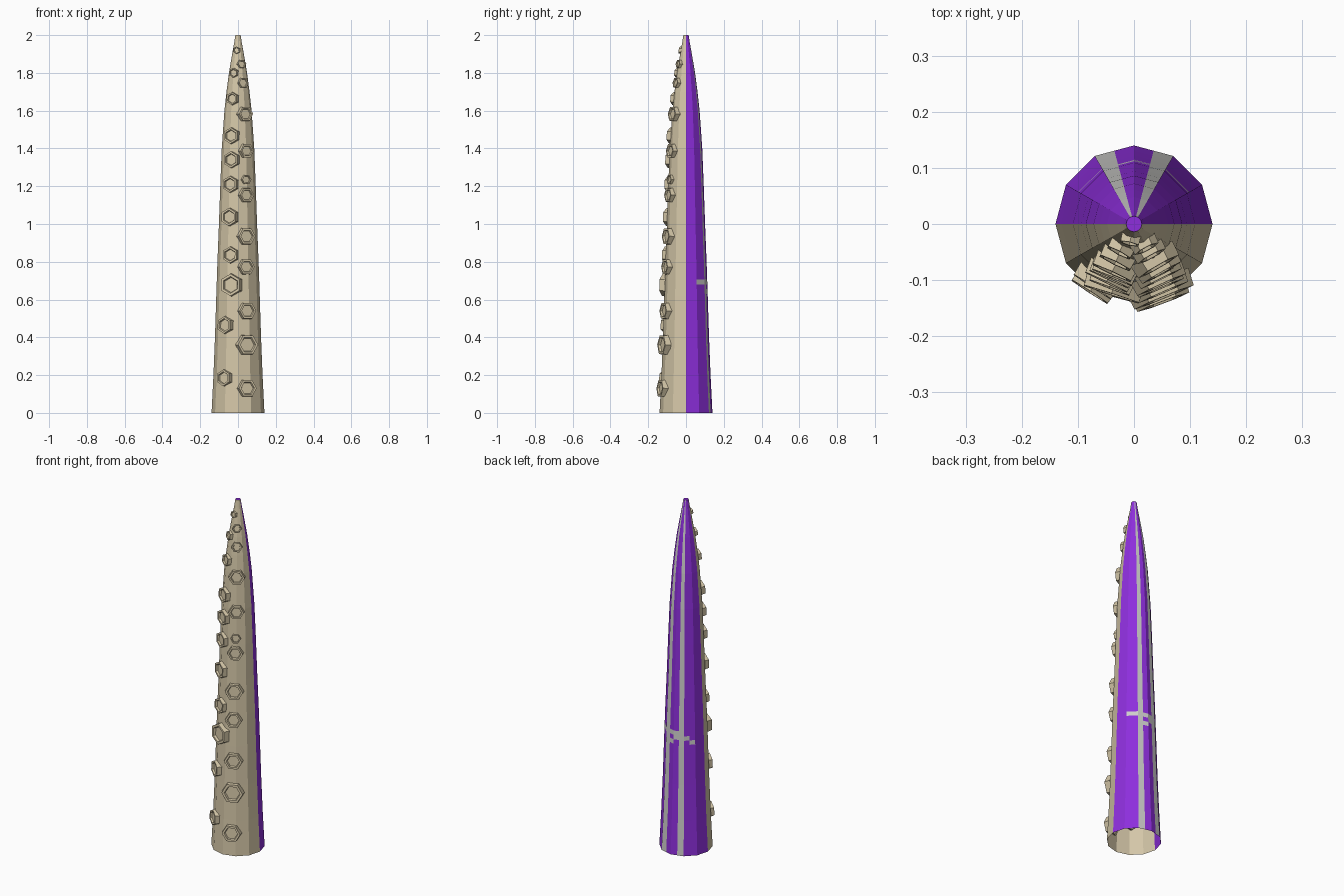
import bpy, bmesh, math
from mathutils import Vector

if "Cube" in bpy.data.objects:
    bpy.data.objects.remove(bpy.data.objects["Cube"])


def material(name, rgb):
    m = bpy.data.materials.new(name)
    m.diffuse_color = (*rgb, 1)
    m.use_nodes = True
    m.node_tree.nodes["Principled BSDF"].inputs["Base Color"].default_value = m.diffuse_color
    return m


cream = material("cream", (0.66, 0.57, 0.39))
purple = material("purple", (0.27, 0.028, 0.72))
grey = material("pale_grey", (0.62, 0.62, 0.60))

# Height and radius of the tapering outline
PROFILE = [(0, 0.14), (0.2, 0.13), (0.4, 0.122), (0.62, 0.115), (0.8, 0.109),
           (1.0, 0.101), (1.2, 0.094), (1.4, 0.086), (1.6, 0.072), (1.7, 0.061),
           (1.8, 0.048), (1.9, 0.031), (1.96, 0.020), (2.0, 0.014)]


def radius(z):
    for (z0, r0), (z1, r1) in zip(PROFILE, PROFILE[1:]):
        if z <= z1:
            return r0 + (r1 - r0) * (z - z0) / (z1 - z0)
    return PROFILE[-1][1]


def new_object(name, bm, mats):
    me = bpy.data.meshes.new(name)
    bm.to_mesh(me)
    bm.free()
    for m in mats:
        me.materials.append(m)
    ob = bpy.data.objects.new(name, me)
    bpy.context.collection.objects.link(ob)
    return ob


# Twelve-sided open body; each side is halved so stripes can be coloured
BAND = [0.63, 0.655, 0.68, 0.705]
heights = sorted([z for z, r in PROFILE] + BAND)
STEPS = 24
bm = bmesh.new()
rings = []
for z in heights:
    ring = []
    for i in range(STEPS):
        a = math.radians(i * 15)
        r = radius(z) * (math.cos(math.radians(15)) if i % 2 else 1)
        ring.append(bm.verts.new((r * math.cos(a), r * math.sin(a), z)))
    rings.append(ring)

# Columns of the broken cross band, for each of its three rows
band_cells = {0: (5, 9), 1: (4, 6, 7, 8), 2: (2, 3, 5, 6)}
for j in range(len(heights) - 1):
    for i in range(STEPS):
        k = (i + 1) % STEPS
        f = bm.faces.new((rings[j][i], rings[j][k], rings[j + 1][k], rings[j + 1][i]))
        f.material_index = 1 if i < 12 else 0
        row = BAND.index(heights[j]) if heights[j] in BAND else -1
        if i in (4, 7) or i in band_cells.get(row, ()):
            f.material_index = 2
tip = bm.faces.new(rings[-1])
tip.material_index = 1
new_object("tentacle_body", bm, [cream, purple, grey])

# Suckers: x, z, radius
SUCKERS = [(-0.07, 0.185, 0.046), (0.046, 0.13, 0.052), (-0.065, 0.465, 0.048),
           (0.046, 0.36, 0.06), (-0.034, 0.677, 0.062), (0.046, 0.54, 0.05),
           (-0.038, 0.836, 0.046), (0.042, 0.773, 0.046), (-0.042, 1.037, 0.05),
           (0.042, 0.935, 0.05), (-0.038, 1.21, 0.046), (0.042, 1.153, 0.043),
           (0.042, 1.235, 0.028), (-0.033, 1.34, 0.046), (0.042, 1.387, 0.042),
           (-0.033, 1.467, 0.045), (0.036, 1.582, 0.044), (-0.028, 1.663, 0.036),
           (-0.022, 1.80, 0.027), (0.026, 1.747, 0.03), (0.018, 1.847, 0.025),
           (-0.006, 1.92, 0.02)]


def add_sucker(bm, x, z, size):
    r = radius(z) * 0.98
    y = -math.sqrt(max(r * r - x * x, 0))
    out = Vector((x / r, y / r, 0))
    slope = (radius(z - 0.03) - radius(z + 0.03)) / 0.06
    out = (out + Vector((0, 0, slope))).normalized()
    side = Vector((0, 0, 1)).cross(out).normalized()
    up = out.cross(side)
    centre = Vector((x, y, z))
    turn = math.pi / 6 if x < 0 else 0
    lift = 0.004 + size * 0.27
    loops = []
    # Wall base, outer rim, inner rim, cup floor
    for scale, height in ((1, -0.012), (0.95, lift), (0.72, lift), (0.64, lift * 0.45)):
        loop = []
        for i in range(6):
            a = turn + i * math.pi / 3
            p = centre + size * scale * (side * math.cos(a) + up * math.sin(a)) + out * height
            loop.append(bm.verts.new(p))
        loops.append(loop)
    for a, b in zip(loops, loops[1:]):
        for i in range(6):
            k = (i + 1) % 6
            bm.faces.new((a[i], a[k], b[k], b[i]))
    bm.faces.new(loops[-1])


bm = bmesh.new()
for x, z, size in SUCKERS:
    add_sucker(bm, x, z, size)
new_object("suckers", bm, [cream])
